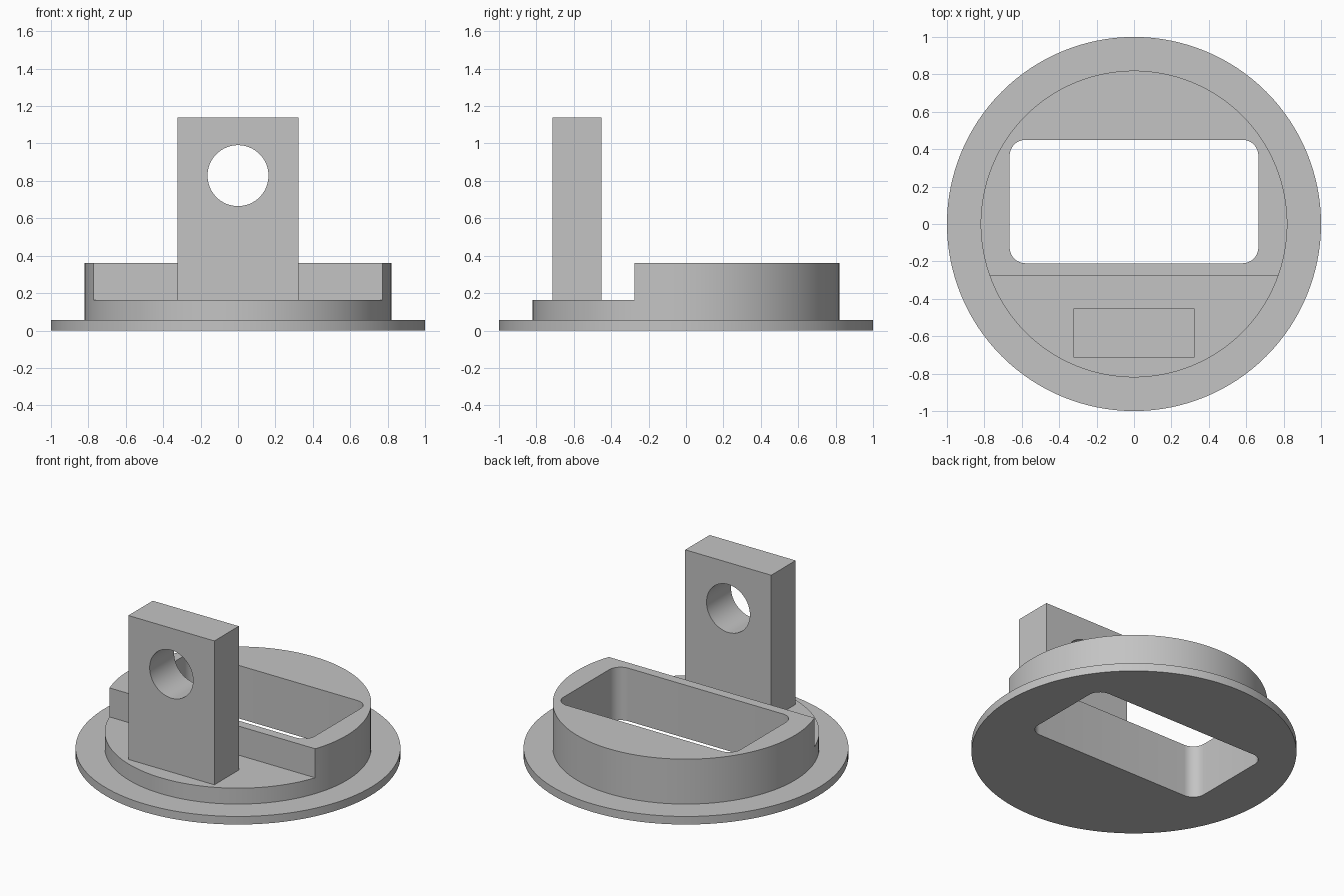
import bpy, bmesh, math
from mathutils import Matrix

cube = bpy.data.objects.get("Cube")
if cube:
    bpy.data.objects.remove(cube, do_unlink=True)

grey = bpy.data.materials.new("plain grey")
grey.use_nodes = True
grey.diffuse_color = (0.55, 0.55, 0.55, 1)
grey.node_tree.nodes["Principled BSDF"].inputs["Base Color"].default_value = grey.diffuse_color


def make_object(name, bm):
    bmesh.ops.recalc_face_normals(bm, faces=bm.faces)
    mesh = bpy.data.meshes.new(name)
    bm.to_mesh(mesh)
    bm.free()
    mesh.materials.append(grey)
    obj = bpy.data.objects.new(name, mesh)
    bpy.context.collection.objects.link(obj)
    return obj


def box(name, x, y, z, corner=0):
    """Box from (min, max) ranges, with optional rounded upright corners."""
    bm = bmesh.new()
    size = [b - a for a, b in (x, y, z)]
    centre = [(a + b) / 2 for a, b in (x, y, z)]
    bmesh.ops.create_cube(bm, size=1, matrix=Matrix.Translation(centre) @ Matrix.Diagonal((*size, 1)))
    if corner:
        upright = [e for e in bm.edges
                   if abs(e.verts[0].co.z - e.verts[1].co.z) > size[2] / 2]
        bmesh.ops.bevel(bm, geom=upright, offset=corner, segments=10,
                        affect='EDGES', profile=0.5)
    return make_object(name, bm)


def turned(name, profile, steps=128):
    """Solid of revolution about z from (radius, height) points."""
    bm = bmesh.new()
    verts = [bm.verts.new((r, 0, z)) for r, z in profile]
    edges = [bm.edges.new(pair) for pair in zip(verts, verts[1:])]
    bmesh.ops.spin(bm, geom=verts + edges, cent=(0, 0, 0), axis=(0, 0, 1),
                   angle=math.tau, steps=steps)
    bmesh.ops.remove_doubles(bm, verts=bm.verts, dist=1e-4)
    # Close the top and bottom discs
    bmesh.ops.holes_fill(bm, edges=[e for e in bm.edges if e.is_boundary], sides=0)
    return make_object(name, bm)


def combine(obj, other, operation):
    """Apply a boolean and remove the helper."""
    mod = obj.modifiers.new("boolean", 'BOOLEAN')
    mod.object, mod.operation, mod.solver = other, operation, 'EXACT'
    bpy.context.view_layer.objects.active = obj
    bpy.ops.object.modifier_apply(modifier=mod.name)
    bpy.data.objects.remove(other, do_unlink=True)


# Wide flange with a drum on it
FLANGE, STEP, DRUM = 0.055, 0.163, 0.36
base = turned("flanged_base", [(1, 0), (1, FLANGE), (0.82, FLANGE), (0.82, DRUM)])

# Front step and the rounded window through the drum
combine(base, box("step_cutter", (-1, 1), (-1, -0.275), (STEP, 1)), 'DIFFERENCE')
combine(base, box("window_cutter", (-0.665, 0.665), (-0.21, 0.45), (-1, 1), corner=0.085), 'DIFFERENCE')

# Upright lug with a round cross hole, sunk into the step
lug = box("lug", (-0.323, 0.323), (-0.715, -0.453), (0.11, 1.14))
bm = bmesh.new()
bmesh.ops.create_cone(bm, cap_ends=True, segments=64, radius1=0.163, radius2=0.163, depth=1,
                      matrix=Matrix.Translation((0, -0.58, 0.828)) @ Matrix.Rotation(math.pi / 2, 4, 'X'))
combine(lug, make_object("hole_cutter", bm), 'DIFFERENCE')
combine(base, lug, 'UNION')

# Smooth round walls, crisp edges
bpy.ops.object.select_all(action='DESELECT')
base.select_set(True)
bpy.context.view_layer.objects.active = base
bpy.ops.object.shade_smooth_by_angle(angle=math.radians(30))
